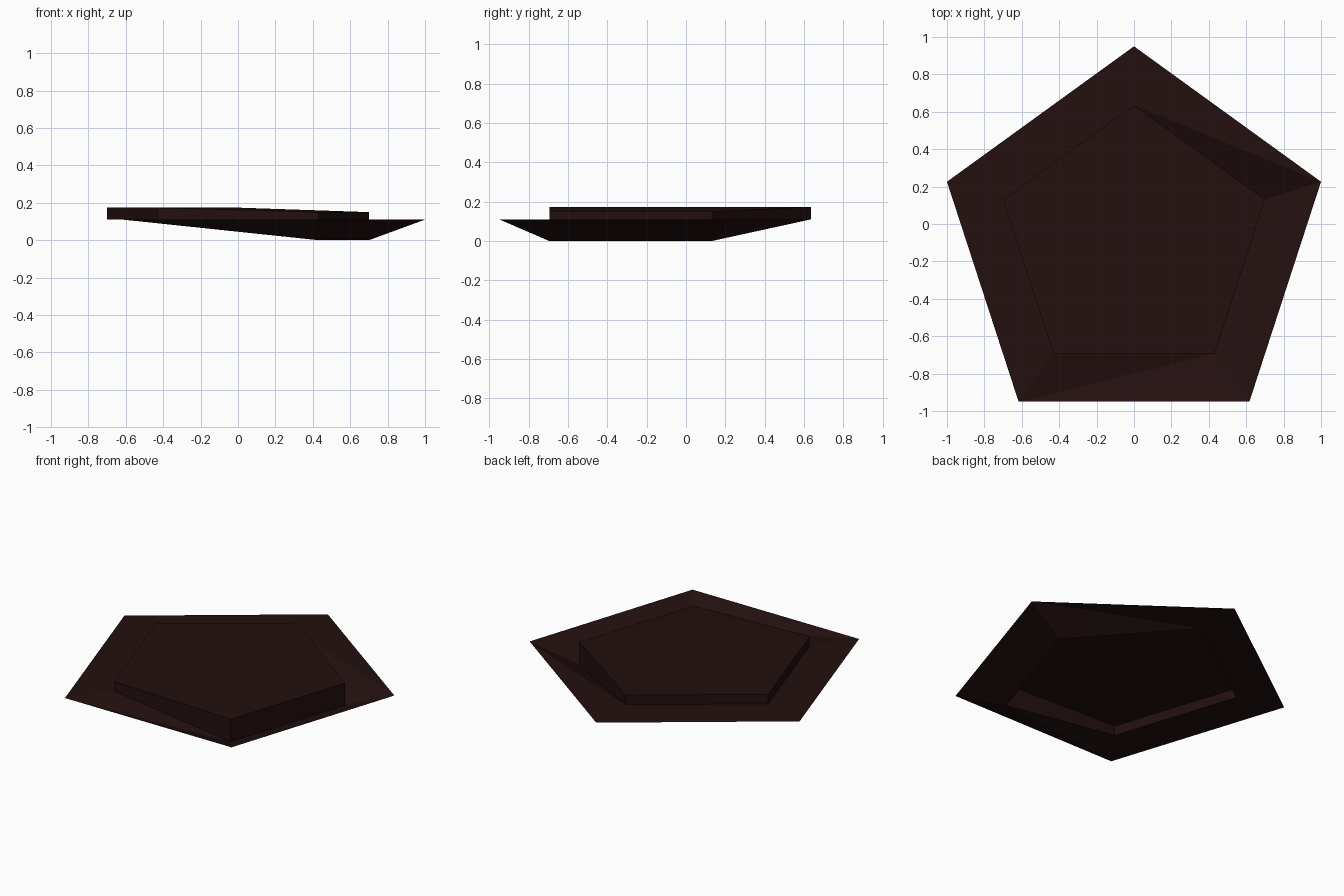
import bpy

if "Cube" in bpy.data.objects:
    bpy.data.objects.remove(bpy.data.objects["Cube"])

# single dark brown colour
brown = bpy.data.materials.new("dark_brown")
brown.diffuse_color = (0.017, 0.005, 0.005, 1)
brown.use_nodes = True
brown.node_tree.nodes["Principled BSDF"].inputs["Base Color"].default_value = brown.diffuse_color


def make(name, verts, faces):
    mesh = bpy.data.meshes.new(name)
    mesh.from_pydata(verts, [], faces)
    mesh.materials.append(brown)
    mesh.update()
    obj = bpy.data.objects.new(name, mesh)
    bpy.context.collection.objects.link(obj)
    return obj


# pentagon corners, counter-clockwise: back, left, front left, front right, right
outer_xy = [(0, 0.95), (-1, 0.226), (-0.617, -0.95), (0.617, -0.95), (1, 0.226)]
inner_xy = [(0, 0.635), (-0.7, 0.131), (-0.43, -0.695), (0.43, -0.695), (0.7, 0.131)]
base_z = [0.11, 0.11, 0.11, 0.0, 0.0]      # the right side dips to the ground
top_z = [0.174, 0.174, 0.174, 0.15, 0.15]

outer = [(x, y, 0.11) for x, y in outer_xy]
base = [(x, y, z) for (x, y), z in zip(inner_xy, base_z)]
top = [(x, y, z) for (x, y), z in zip(inner_xy, top_z)]

# rim: thin sheet from the outer edge to the foot of the raised plate
rim_faces = []
for i in range(5):
    j = (i + 1) % 5
    if i in (2, 4):
        # folded sides, split along the raised diagonal
        a, b = ((i, j, j + 5), (i, j + 5, i + 5)) if i == 2 else ((i, j + 5, i + 5), (i, j, j + 5))
        rim_faces += [a, b]
    else:
        rim_faces.append((i, j, j + 5, i + 5))
make("rim", outer + base, rim_faces)

# raised plate: walls and a slightly creased top, open underneath
plate_faces = [(i, (i + 1) % 5, (i + 1) % 5 + 5, i + 5) for i in range(5)]
plate_faces += [(5, 6, 7), (5, 7, 8, 9)]
make("raised_plate", base + top, plate_faces)
